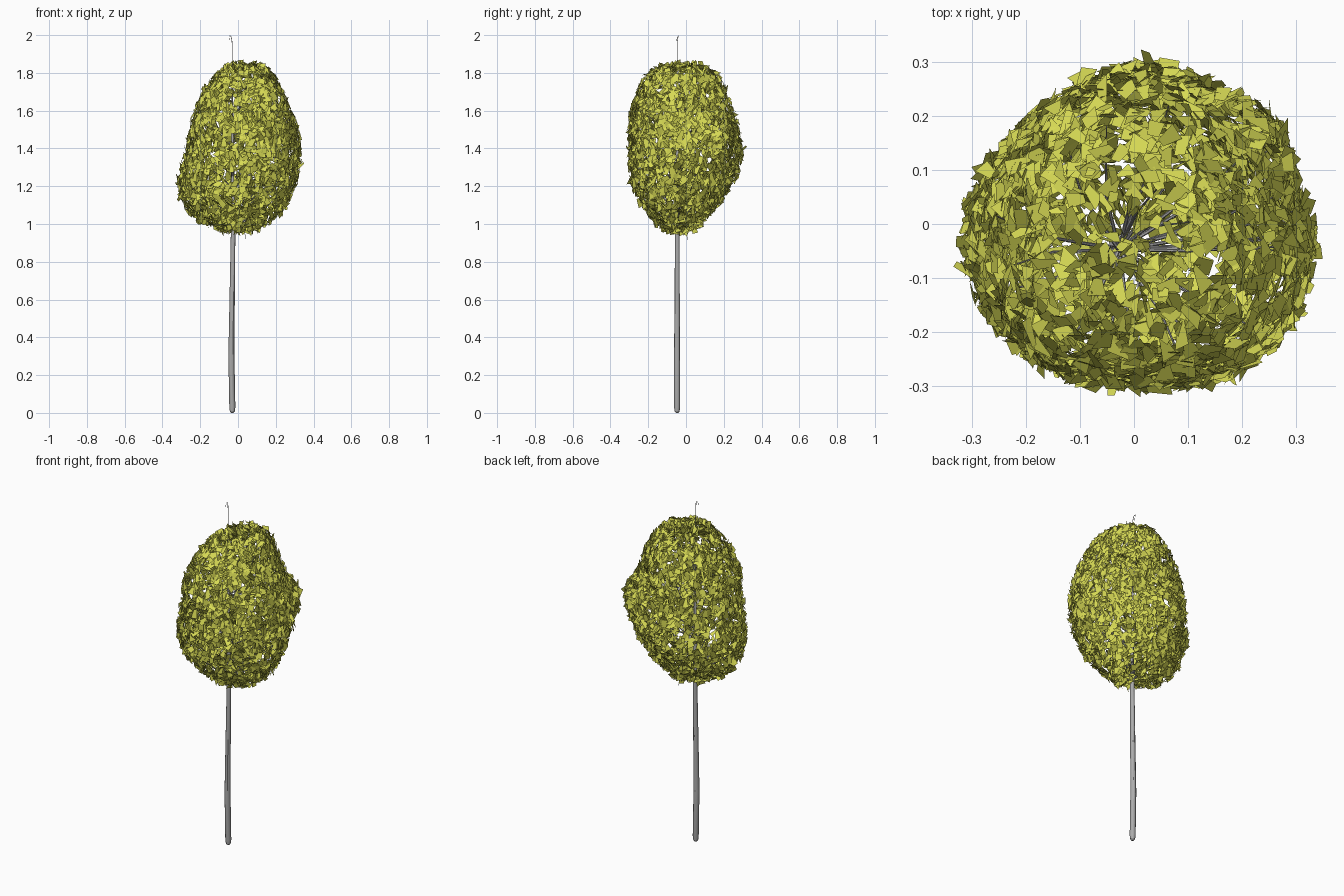
import bpy, bmesh, math, random
from mathutils import Vector

random.seed(7)
if "Cube" in bpy.data.objects:
    bpy.data.objects.remove(bpy.data.objects["Cube"], do_unlink=True)


def make_material(name, colour):
    mat = bpy.data.materials.new(name)
    mat.use_nodes = True
    mat.diffuse_color = colour
    mat.node_tree.nodes["Principled BSDF"].inputs["Base Color"].default_value = colour
    return mat


bark = make_material("grey bark", (0.41, 0.41, 0.41, 1))
foliage = make_material("yellow green leaf", (0.68, 0.7, 0.09, 1))


def tubes(name, paths, sides):
    """Round tubes along paths of (point, radius) pairs."""
    curve = bpy.data.curves.new(name, "CURVE")
    curve.dimensions = "3D"
    curve.bevel_depth = 1
    curve.bevel_resolution = sides
    curve.use_fill_caps = True
    for path in paths:
        spline = curve.splines.new("POLY")
        spline.points.add(len(path) - 1)
        for node, (point, radius) in zip(spline.points, path):
            node.co = (*point, 1)
            node.radius = radius
    obj = bpy.data.objects.new(name, curve)
    bpy.context.collection.objects.link(obj)
    curve.materials.append(bark)
    bpy.ops.object.select_all(action="DESELECT")
    obj.select_set(True)
    bpy.context.view_layer.objects.active = obj
    bpy.ops.object.convert(target="MESH")
    bpy.ops.object.shade_smooth_by_angle()


# Crown outline: height, then extents to the right, left, front and back
CROWN = [
    (0.97, -0.10, 0.11, -0.11, 0.04), (1.01, -0.20, 0.17, -0.16, 0.09),
    (1.07, -0.27, 0.24, -0.21, 0.15), (1.14, -0.31, 0.28, -0.26, 0.20),
    (1.22, -0.32, 0.31, -0.29, 0.26), (1.31, -0.30, 0.33, -0.3, 0.29),
    (1.4, -0.27, 0.33, -0.3, 0.3), (1.5, -0.26, 0.32, -0.3, 0.28),
    (1.6, -0.23, 0.28, -0.29, 0.25), (1.7, -0.18, 0.24, -0.26, 0.22),
    (1.79, -0.12, 0.19, -0.21, 0.18), (1.835, -0.06, 0.14, -0.14, 0.11),
]
SEGMENTS = 40


def crown_point(row, angle):
    z, right, left, front, back = row
    centre = Vector(((right + left) / 2, (front + back) / 2, z))
    a, b = (left - right) / 2, (back - front) / 2
    c, s = math.cos(angle), math.sin(angle)
    # Each quarter has its own fullness, growing with height
    rise = min(1, max(0, (z - 1.15) / 0.4))
    if s >= 0:
        power = 1.55 if c >= 0 else 1.7 + 0.3 * rise
    else:
        power = 2.3 + 0.3 * rise if c >= 0 else 2.0 + rise
    r = (abs(c / a) ** power + abs(s / b) ** power) ** (-1 / power)
    # Pointed lump on the back left side
    r += 0.06 * math.exp(-((angle - 0.75) / 0.3) ** 2 - ((z - 1.46) / 0.08) ** 2)
    return centre + Vector((c, s, 0)) * r


# Guide shell that the leaves are scattered over
shell = bmesh.new()
rings = [[shell.verts.new(crown_point(row, math.tau * i / SEGMENTS))
          for i in range(SEGMENTS)] for row in CROWN]
for low, high in zip(rings, rings[1:]):
    for i in range(SEGMENTS):
        j = (i + 1) % SEGMENTS
        shell.faces.new((low[i], low[j], high[j], high[i]))
for ring, height in ((rings[0], 0.96), (rings[-1], 1.85)):
    tip = sum((v.co for v in ring), Vector()) / SEGMENTS
    tip.z = height
    pole = shell.verts.new(tip)
    for i in range(SEGMENTS):
        shell.faces.new((ring[i], ring[(i + 1) % SEGMENTS], pole))
bmesh.ops.recalc_face_normals(shell, faces=shell.faces[:])
bmesh.ops.triangulate(shell, faces=shell.faces[:])
faces = list(shell.faces)
areas = [f.calc_area() for f in faces]


def jitter(size):
    return Vector([random.uniform(-size, size) for _ in range(3)])


# Leaves: irregular four-cornered cards that mostly hang along the shell
leaves = bmesh.new()
anchors = []
for face in random.choices(faces, areas, k=3500):
    u, v = random.random(), random.random()
    if u + v > 1:
        u, v = 1 - u, 1 - v
    p, q, r = (vert.co for vert in face.verts)
    spot = p + (q - p) * u + (r - p) * v + face.normal * random.uniform(-0.022, 0.004)
    anchors.append(spot)
    # Cards at the very top and bottom stand on edge, fanning from the trunk
    normal = face.normal.copy()
    normal.z *= 0.8
    spoke = spot - Vector((0, -0.02, spot.z))
    fan = max(0, 1 - spoke.length / 0.14)
    normal = normal.lerp(Vector((-spoke.y, spoke.x, 0)).normalized(), fan)
    normal = (normal + jitter(0.6)).normalized()
    along = (Vector((0, 0, 1)) + jitter(0.7)).cross(normal).cross(normal).normalized()
    across = along.cross(normal)
    length, width = random.uniform(0.018, 0.031), random.uniform(0.012, 0.02)
    narrow, skew = random.uniform(0.15, 0.8), random.uniform(-0.5, 0.5)
    corners = ((-1, -narrow), (-0.8, narrow), (1, 1 + skew), (0.7, skew - 1))
    leaves.faces.new([leaves.verts.new(spot + along * m * length + across * n * width)
                      for m, n in corners])
mesh = bpy.data.meshes.new("leaves")
leaves.to_mesh(mesh)
leaves.free()
shell.free()
mesh.materials.append(foliage)
bpy.context.collection.objects.link(bpy.data.objects.new("leaves", mesh))

# Trunk with a rounded foot, tapering up through the crown
tubes("trunk", [[
    ((-0.03, -0.047, 0), 0.006), ((-0.03, -0.047, 0.008), 0.013),
    ((-0.03, -0.047, 0.03), 0.016), ((-0.035, -0.047, 0.3), 0.016),
    ((-0.031, -0.047, 0.6), 0.014), ((-0.026, -0.046, 0.95), 0.012),
    ((-0.028, -0.046, 1.3), 0.008), ((-0.03, -0.046, 1.6), 0.004),
    ((-0.031, -0.047, 1.85), 0.002)]], 4)

# Hooked leader twig above the crown, and a stray twig below it
tubes("top_twig", [[
    ((-0.031, -0.047, 1.84), 0.002), ((-0.031, -0.047, 1.96), 0.002),
    ((-0.036, -0.042, 1.99), 0.0015), ((-0.043, -0.04, 1.999), 0.001),
    ((-0.048, -0.052, 1.97), 0.001)]], 1)
tubes("low_twig", [[
    ((-0.027, -0.047, 1.1), 0.003), ((0.03, 0, 1.02), 0.002),
    ((0.04, 0.01, 0.915), 0.001)]], 1)

# Branches rising from the trunk to the leaf shell
branches = []
for end in random.sample(anchors, 30):
    root = Vector((-0.028, -0.047, max(0.98, end.z - random.uniform(0.1, 0.35))))
    middle = root.lerp(end, 0.5) + jitter(0.02)
    branches.append([(root, 0.004), (middle, 0.0025), (end, 0.001)])
tubes("branches", branches, 1)
